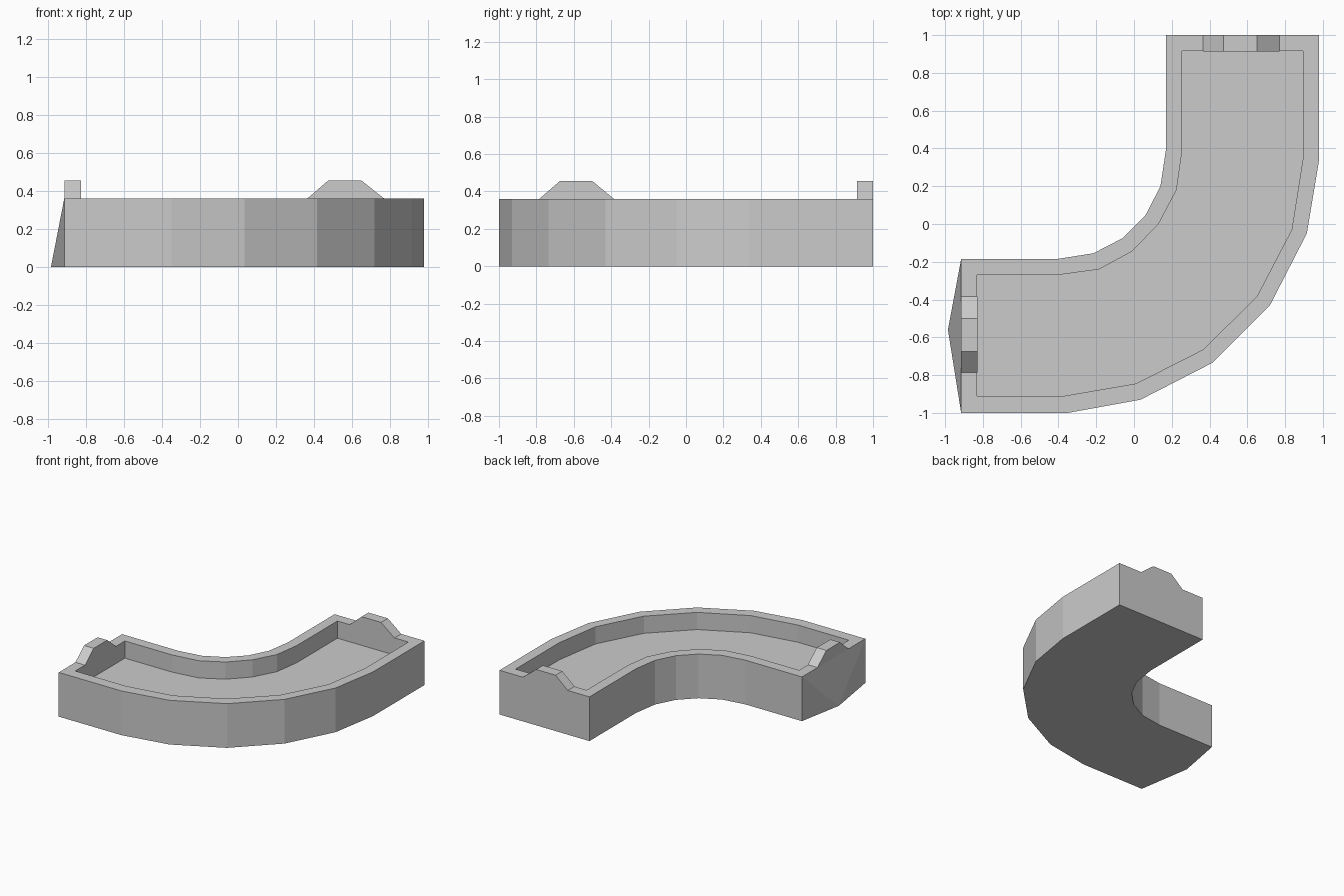
import bpy, bmesh

if "Cube" in bpy.data.objects:
    bpy.data.objects.remove(bpy.data.objects["Cube"])

TOP, FLOOR, TAB_TOP = 0.36, 0.22, 0.455

# Outlines run from the back end along the outer bend, then return along the inner bend
outer = [(0.98, 1), (0.98, 0.34), (0.915, -0.05), (0.72, -0.43), (0.415, -0.735),
         (0.035, -0.93), (-0.35, -1), (-0.915, -1), (-0.915, -0.185), (-0.405, -0.185),
         (-0.215, -0.155), (-0.06, -0.075), (0.06, 0.045), (0.14, 0.2), (0.17, 0.4), (0.17, 1)]
inner = [(0.895, 0.915), (0.895, 0.35), (0.835, -0.03), (0.65, -0.385), (0.365, -0.665),
         (0.01, -0.845), (-0.37, -0.91), (-0.83, -0.91), (-0.83, -0.27), (-0.405, -0.27),
         (-0.185, -0.24), (-0.01, -0.145), (0.13, 0.0), (0.225, 0.18), (0.255, 0.39), (0.255, 0.915)]


def finish(name, bm):
    bmesh.ops.recalc_face_normals(bm, faces=bm.faces[:])
    mesh = bpy.data.meshes.new(name)
    bm.to_mesh(mesh)
    bm.free()
    bpy.context.collection.objects.link(bpy.data.objects.new(name, mesh))


# Curved trough: outside walls, flat rim, inside walls, floor
bm = bmesh.new()
loops = [[bm.verts.new((x, y, z)) for x, y in pts]
         for pts, z in ((outer, 0), (outer, TOP), (inner, TOP), (inner, FLOOR))]
tip = bm.verts.new((-0.985, -0.56, 0))      # pulled-out foot of the left end
n = len(outer)
LEFT_END = 7
for k, (a, b) in enumerate(zip(loops, loops[1:])):
    for i in range(n):
        j = (i + 1) % n
        if k == 0 and i == LEFT_END:
            for tri in ((a[i], tip, b[i]), (tip, b[j], b[i]), (tip, a[j], b[j])):
                bm.faces.new(tri)
        else:
            bm.faces.new((a[i], a[j], b[j], b[i]))
base = loops[0]
bm.faces.new(base[:LEFT_END + 1] + [tip] + base[LEFT_END + 1:])
bm.faces.new(loops[3])
finish("curved_trough", bm)


# Trapezoid tab extruded across the end rim
def tab(name, profile, place, depth):
    bm = bmesh.new()
    face = bm.faces.new([bm.verts.new(place(u, z)) for u, z in profile])
    ext = bmesh.ops.extrude_face_region(bm, geom=[face])["geom"]
    bmesh.ops.translate(bm, vec=depth, verts=[v for v in ext if isinstance(v, bmesh.types.BMVert)])
    finish(name, bm)


def trapezoid(a, b, c, d):
    return [(a, TOP), (b, TAB_TOP), (c, TAB_TOP), (d, TOP)]


tab("back_end_tab", trapezoid(0.365, 0.475, 0.65, 0.77),
    lambda u, z: (u, 1, z), (0, -0.087, 0))
tab("left_end_tab", trapezoid(-0.785, -0.675, -0.5, -0.385),
    lambda u, z: (-0.915, u, z), (0.087, 0, 0))
